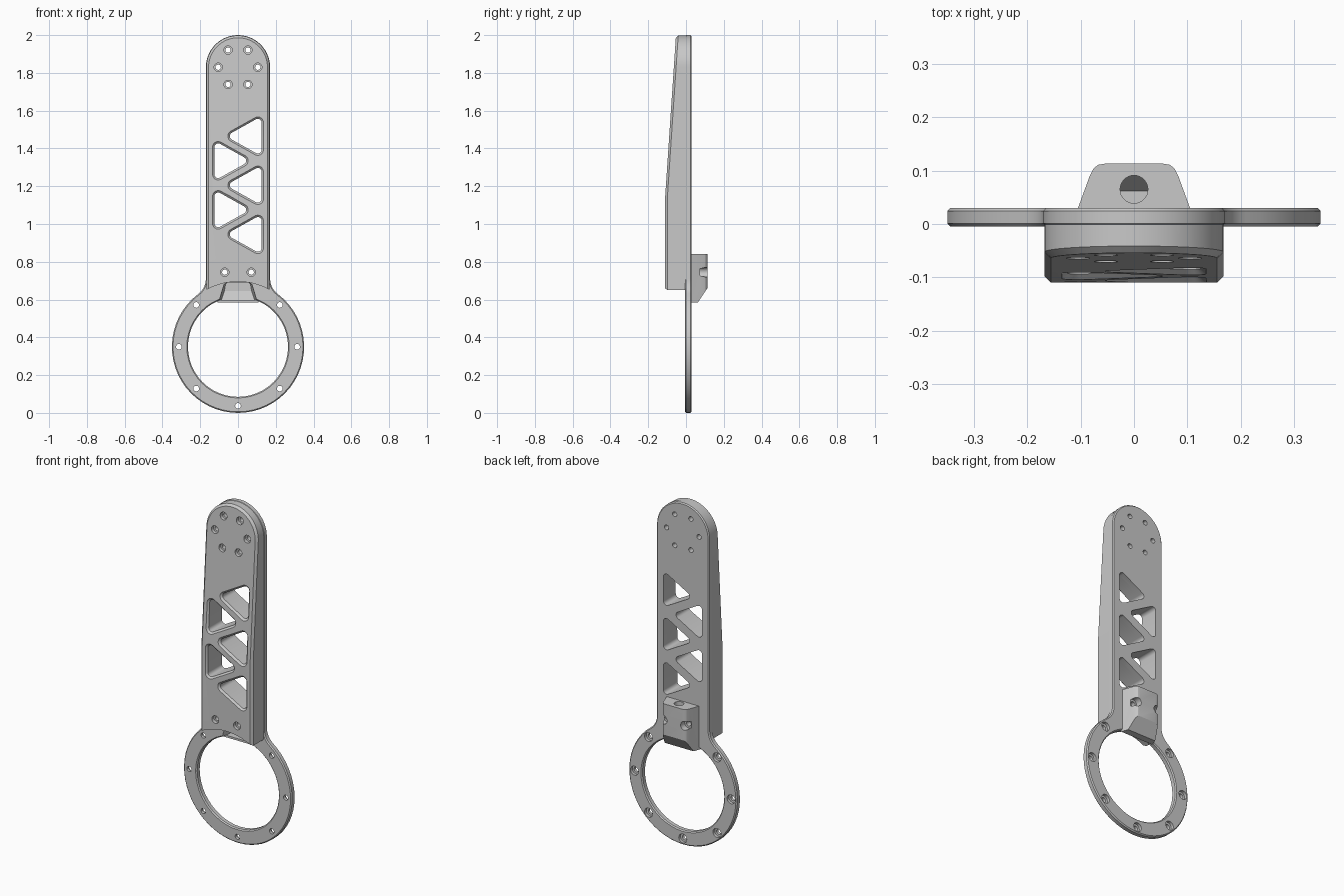
import bpy, bmesh
from math import sin, cos, pi, atan2, radians
from mathutils import Vector

if "Cube" in bpy.data.objects:
    bpy.data.objects.remove(bpy.data.objects["Cube"])

grey = bpy.data.materials.new("satin_grey")
grey.use_nodes = True
grey.diffuse_color = (0.58, 0.58, 0.58, 1)
grey.node_tree.nodes["Principled BSDF"].inputs["Base Color"].default_value = (0.58, 0.58, 0.58, 1)

RING_Z, RING_R, BORE_R = 0.35, 0.35, 0.265
HALF_W, TOP_Z, BREAK_Z = 0.17, 1.83, 1.15
PLATE_FRONT, PLATE_BACK = -0.005, 0.03


def front_y(z):
    """Front surface of the arm: flat below the break, tapering above it."""
    return -0.11 + max(0, z - BREAK_Z) * 0.067


def arc(cx, cz, r, a0, a1, n):
    return [Vector((cx + r * cos(a0 + (a1 - a0) * i / n), cz + r * sin(a0 + (a1 - a0) * i / n)))
            for i in range(n + 1)]


def circle(cx, cz, r, n=24):
    return arc(cx, cz, r, 0, 2 * pi, n)[:-1]


def inset(pts, d):
    """Move a counter-clockwise outline inward by d."""
    out = []
    for i, p in enumerate(pts):
        a = (p - pts[i - 1]).normalized()
        b = (pts[(i + 1) % len(pts)] - p).normalized()
        n = (Vector((-a.y, a.x)) + Vector((-b.y, b.x))).normalized()
        out.append(p + n * d / max(0.5, n.dot(Vector((-a.y, a.x)))))
    return out


def make(name, bm):
    bmesh.ops.recalc_face_normals(bm, faces=bm.faces)
    mesh = bpy.data.meshes.new(name)
    bm.to_mesh(mesh)
    bm.free()
    mesh.materials.append(grey)
    ob = bpy.data.objects.new(name, mesh)
    bpy.context.collection.objects.link(ob)
    ob.hide_render = "_cutter" in name
    return ob


def loft(name, pts, steps, strip=False):
    """Stack insets of an x-z outline along y; steps are (inset, depth)."""
    bm = bmesh.new()
    rings = []
    for d, y in steps:
        rings.append([bm.verts.new((p.x, y(p.y) if callable(y) else y, p.y)) for p in inset(pts, d)])
    n = len(pts)
    for a, b in zip(rings, rings[1:]):
        for i in range(n):
            bm.faces.new((a[i], a[(i + 1) % n], b[(i + 1) % n], b[i]))
    for r in (rings[0], rings[-1]):
        if strip:
            for i in range(n // 2 - 1):
                bm.faces.new((r[i], r[i + 1], r[n - 2 - i], r[n - 1 - i]))
        else:
            bm.faces.new(r)
    return make(name, bm)


def cut(ob, *cutters):
    for c in cutters:
        m = ob.modifiers.new(c.name, "BOOLEAN")
        m.operation, m.solver, m.object = "DIFFERENCE", "EXACT", c


def rounded(centres, r, n=5):
    """Convex outline of circles of radius r set at counter-clockwise centres."""
    pts = []
    for i, c in enumerate(centres):
        e0, e1 = c - centres[i - 1], centres[(i + 1) % len(centres)] - c
        a0, a1 = atan2(-e0.x, e0.y), atan2(-e1.x, e1.y)
        while a1 < a0:
            a1 += 2 * pi
        pts += arc(c.x, c.y, r, a0, a1, n)
    return pts


# Back plate: ring blended into a round-ended strap
F = 0.1
right = arc(0, RING_Z, RING_R, -pi / 2, atan2(0.36, 0.27), 22)
right += arc(HALF_W + F, RING_Z + 0.36, F, pi + atan2(0.36, 0.27), pi, 6)[1:]
right += arc(0, TOP_Z, HALF_W, 0, pi / 2, 14)
left = [Vector((-p.x, p.y)) for p in reversed(right[1:-1])]
C = 0.006
plate = loft("back_plate", right + left,
             [(C, PLATE_FRONT), (0, PLATE_FRONT + C), (0, PLATE_BACK - C), (C, PLATE_BACK)])

# Tapered arm body
w = HALF_W - 0.002
right = [Vector((w, 0.58)), Vector((w, BREAK_Z))] + arc(0, TOP_Z, w, 0, pi / 2 - 0.05, 14)
left = [Vector((-p.x, p.y)) for p in reversed(right)]
body = loft("arm_body", right + left,
            [(0, 0), (0, lambda z: front_y(z) + 0.012), (0.012, front_y)], strip=True)

# Cable block on the back, with a sloped underside
bm = bmesh.new()
half = [(0.108, 0.022), (0.105, 0.03), (0.083, 0.09), (0.076, 0.104), (0.067, 0.111), (0.055, 0.113)]
outline = half + [(-x, y) for x, y in reversed(half)]
face = bm.faces.new([bm.verts.new((x, y, 0.585)) for x, y in outline])
top = bmesh.ops.extrude_face_region(bm, geom=[face])["geom"]
bmesh.ops.translate(bm, vec=(0, 0, 0.255), verts=[v for v in top if isinstance(v, bmesh.types.BMVert)])
bmesh.ops.recalc_face_normals(bm, faces=bm.faces)
bmesh.ops.bisect_plane(bm, geom=bm.verts[:] + bm.edges[:] + bm.faces[:],
                       plane_co=(0, 0.063, 0.585), plane_no=(0, 0.07, -0.047), clear_outer=True)
bmesh.ops.holes_fill(bm, edges=[e for e in bm.edges if e.is_boundary])
block = make("cable_block", bm)

# Ring bore with chamfered rims, and the arc that ends the arm body
cut(plate, loft("bore_cutter", circle(0, RING_Z, BORE_R, 48),
                [(-0.016, PLATE_FRONT - 0.01), (0, PLATE_FRONT + C),
                 (0, PLATE_BACK - C), (-0.016, PLATE_BACK + 0.01)]))
cut(body, loft("arc_cutter", circle(0, RING_Z, 0.345, 64), [(0, -0.2), (0, 0.1)]))

# Triangular lightening windows, alternating sides
for i in range(5):
    s, cz = (1 if i % 2 == 0 else -1), 1.465 - 0.13 * i
    tri = [Vector((s * 0.105, cz - s * 0.072)), Vector((s * 0.105, cz + s * 0.072)), Vector((-s * 0.024, cz))]
    win = loft(f"window_cutter_{i}", rounded(tri, 0.02),
               [(0, 0.1), (0, lambda z: front_y(z) + 0.01),
                (-0.015, lambda z: front_y(z) - 0.005), (-0.015, -0.2)])
    cut(plate, win)
    cut(body, win)

# Countersunk screw holes in the arm: hexagon at the top, pair at the bottom
spots = [(0.105 * cos(k * pi / 3), TOP_Z + 0.105 * sin(k * pi / 3)) for k in range(6)]
spots += [(0.07, 0.745), (-0.07, 0.745)]
for i, (x, z) in enumerate(spots):
    drill = loft(f"screw_cutter_{i}", circle(x, z, 0.014),
                 [(0, 0.2), (0, lambda h: front_y(h) + 0.02),
                  (-0.008, lambda h: front_y(h) + 0.019), (-0.008, -0.2)])
    cut(plate, drill)
    cut(body, drill)
    if z < 1:
        cut(block, loft(f"head_cutter_{i}", circle(x, z, 0.026), [(0, 0.075), (0, 0.2)]), drill)

# Ring screw holes, counterbored from the back
for k in range(7):
    a = radians(135 + 45 * k)
    x, z = 0.313 * cos(a), RING_Z + 0.313 * sin(a)
    cut(plate, loft(f"ring_cutter_{k}", circle(x, z, 0.015),
                    [(0, -0.1), (0, 0.012), (-0.011, 0.013), (-0.011, 0.1)]))

# Cable recess opening to the front, and the vertical cable hole
bm = bmesh.new()
for s in (1, -1):
    for x, y, z in ((0.1, -0.02, 0.597), (0.075, -0.02, 0.68), (0.062, -0.02, 0.69),
                    (0.088, 0.062, 0.597), (0.07, 0.062, 0.68), (0.06, 0.062, 0.69),
                    (0.072, 0.092, 0.645), (0.066, 0.092, 0.68), (0.058, 0.092, 0.69)):
        bm.verts.new((s * x, y, z))
bmesh.ops.convex_hull(bm, input=bm.verts)
recess = make("recess_cutter", bm)
bm = bmesh.new()
bmesh.ops.create_cone(bm, cap_ends=True, segments=32, radius1=0.026, radius2=0.026, depth=0.24)
bmesh.ops.translate(bm, vec=(0, 0.065, 0.78), verts=bm.verts)
cut(plate, recess)
cut(block, recess, make("cable_cutter", bm))

# Bake the cuts, then smooth the curved walls
for ob in (plate, body, block):
    dg = bpy.context.evaluated_depsgraph_get()
    baked = bpy.data.meshes.new_from_object(ob.evaluated_get(dg))
    ob.modifiers.clear()
    ob.data = baked
    baked.materials.clear()
    baked.materials.append(grey)
    bpy.ops.object.select_all(action="DESELECT")
    ob.select_set(True)
    bpy.context.view_layer.objects.active = ob
    bpy.ops.object.shade_smooth_by_angle(angle=radians(25))
for ob in [o for o in bpy.data.objects if "_cutter" in o.name]:
    bpy.data.objects.remove(ob)
